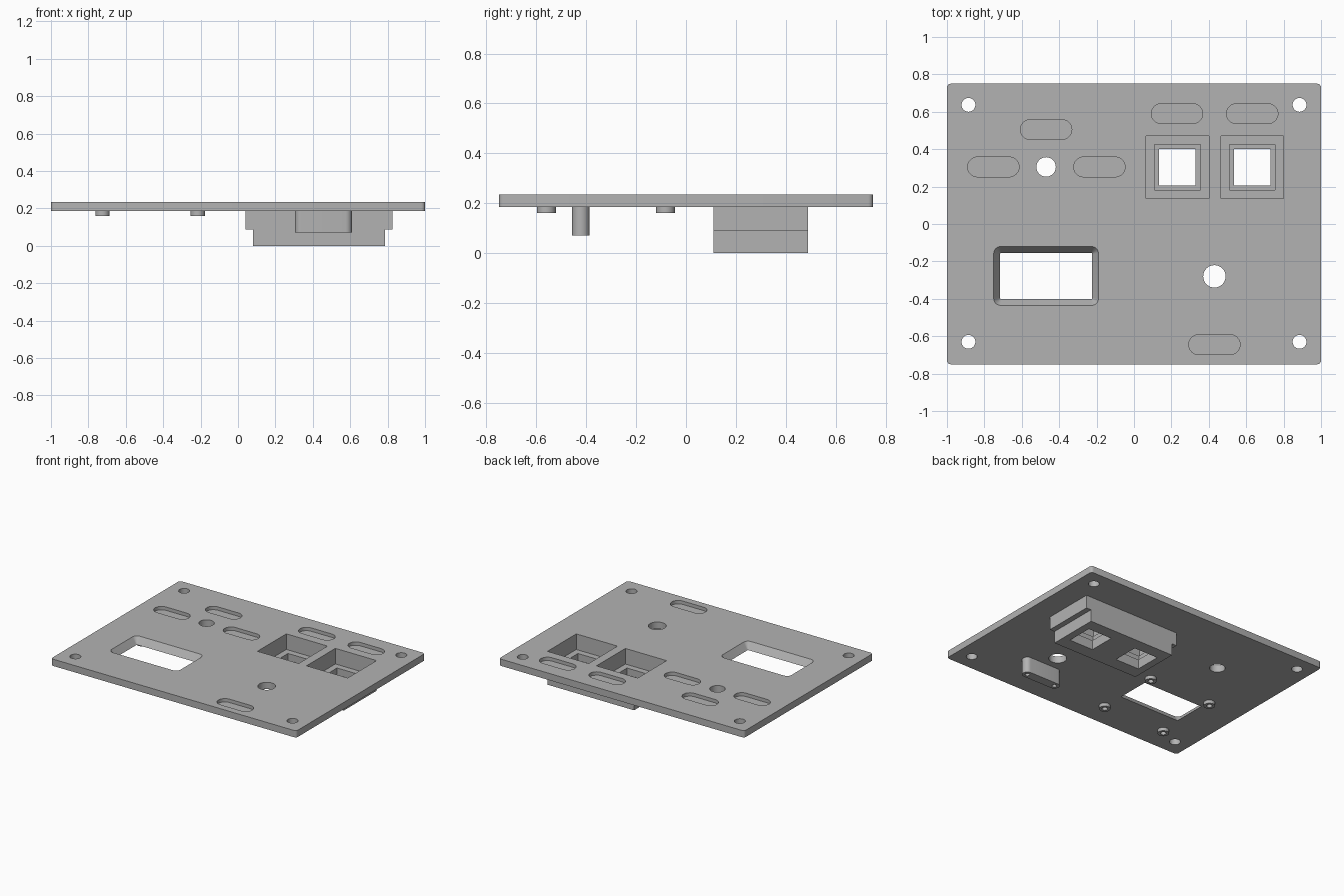
import bpy, bmesh, math

if "Cube" in bpy.data.objects:
    bpy.data.objects.remove(bpy.data.objects["Cube"], do_unlink=True)

grey = bpy.data.materials.new("plain grey")
grey.use_nodes = True
grey.diffuse_color = (0.45, 0.45, 0.45, 1)
grey.node_tree.nodes["Principled BSDF"].inputs["Base Color"].default_value = (0.45, 0.45, 0.45, 1)

BOTTOM, TOP = 0.185, 0.235


def rounded(cx, cy, w, h, r, seg=8):
    """Outline of a rounded rectangle; a circle or slot when r is half the height."""
    pts = []
    for k, (sx, sy) in enumerate([(1, 1), (-1, 1), (-1, -1), (1, -1)]):
        for i in range(seg + 1):
            a = math.pi / 2 * (k + i / seg)
            p = (cx + sx * (w / 2 - r) + r * math.cos(a), cy + sy * (h / 2 - r) + r * math.sin(a))
            if not pts or math.dist(p, pts[-1]) > 1e-5:
                pts.append(p)
    if math.dist(pts[0], pts[-1]) < 1e-5:
        pts.pop()
    return pts


def circle(cx, cy, r):
    return rounded(cx, cy, 2 * r, 2 * r, r)


def square(cx, cy, s):
    return [(cx + a * s / 2, cy + b * s / 2) for a, b in [(1, 1), (-1, 1), (-1, -1), (1, -1)]]


def solid(name, low, high):
    """Closed mesh between two matching rings of 3D points."""
    bm = bmesh.new()
    a = [bm.verts.new(p) for p in low]
    b = [bm.verts.new(p) for p in high]
    bm.faces.new(a[::-1])
    bm.faces.new(b)
    for i in range(len(a)):
        j = (i + 1) % len(a)
        bm.faces.new((a[i], a[j], b[j], b[i]))
    bmesh.ops.recalc_face_normals(bm, faces=bm.faces)
    mesh = bpy.data.meshes.new(name)
    bm.to_mesh(mesh)
    bm.free()
    mesh.materials.append(grey)
    ob = bpy.data.objects.new(name, mesh)
    bpy.context.collection.objects.link(ob)
    return ob


def prism(name, pts, z0, z1):
    return solid(name, [(x, y, z0) for x, y in pts], [(x, y, z1) for x, y in pts])


def select(ob):
    bpy.ops.object.select_all(action="DESELECT")
    ob.select_set(True)
    bpy.context.view_layer.objects.active = ob


def cut(ob, cutter):
    select(ob)
    mod = ob.modifiers.new("cut", "BOOLEAN")
    mod.operation = "DIFFERENCE"
    mod.solver = "EXACT"
    mod.object = cutter
    bpy.ops.object.modifier_apply(modifier=mod.name)
    bpy.data.objects.remove(cutter, do_unlink=True)


def bore(ob, pts, z0, z1):
    cut(ob, prism("cutter", pts, z0, z1))


def finish(ob):
    select(ob)
    bpy.ops.object.shade_smooth_by_angle(angle=math.radians(30))


# Flat panel with corner screw holes and two round holes
panel = prism("panel", rounded(0, 0, 2, 1.5, 0.02, 4), BOTTOM, TOP)
holes = [(sx * 0.885, y, 0.037) for sx in (-1, 1) for y in (-0.63, 0.637)]
holes += [(-0.47, 0.305, 0.052), (0.43, -0.28, 0.06)]
for x, y, r in holes:
    bore(panel, circle(x, y, r), 0.1, 0.3)

# Shallow label recesses
for x, y in [(-0.47, 0.505), (-0.752, 0.305), (-0.185, 0.305),
             (0.23, 0.59), (0.632, 0.59), (0.43, -0.645)]:
    bore(panel, rounded(x, y, 0.275, 0.106, 0.053), 0.21, 0.3)

# Display window with sloping sides
inner = rounded(-0.47, -0.278, 0.486, 0.24, 0.003)
outer = rounded(-0.47, -0.278, 0.567, 0.321, 0.04)
cut(panel, solid("cutter", [(x, y, BOTTOM - 0.005) for x, y in inner],
                 [(x, y, TOP + 0.005) for x, y in outer]))

# Stepped housing behind the two square buttons
profile = [(0.08, 0), (0.785, 0), (0.785, 0.088), (0.825, 0.088),
           (0.825, BOTTOM), (0.04, BOTTOM), (0.04, 0.088), (0.08, 0.088)]
housing = solid("button_housing", [(x, 0.11, z) for x, z in profile],
                [(x, 0.49, z) for x, z in profile])
for x in (0.232, 0.632):
    bore(panel, square(x, 0.303, 0.336), 0.1, 0.3)
    for size, floor in [(0.336, 0.12), (0.245, 0.07), (0.195, -0.1)]:
        bore(housing, square(x, 0.303, size), floor, 0.3)

# Four screw standoffs around the window
for sx, x in (("right", -0.725), ("left", -0.215)):
    for sy, y in (("front", -0.56), ("back", -0.082)):
        post = prism(f"standoff_{sy}_{sx}", circle(x, y, 0.038), 0.16, BOTTOM)
        bore(post, circle(x, y, 0.019), 0.1, 0.182)
        finish(post)

# Deep mounting bar with a screw hole at each end
bar = prism("mounting_bar", rounded(0.457, -0.422, 0.305, 0.07, 0.035), 0.07, BOTTOM)
for sx in (-1, 1):
    bore(bar, circle(0.457 + sx * 0.117, -0.422, 0.016), 0, 0.15)

for ob in (panel, housing, bar):
    finish(ob)
